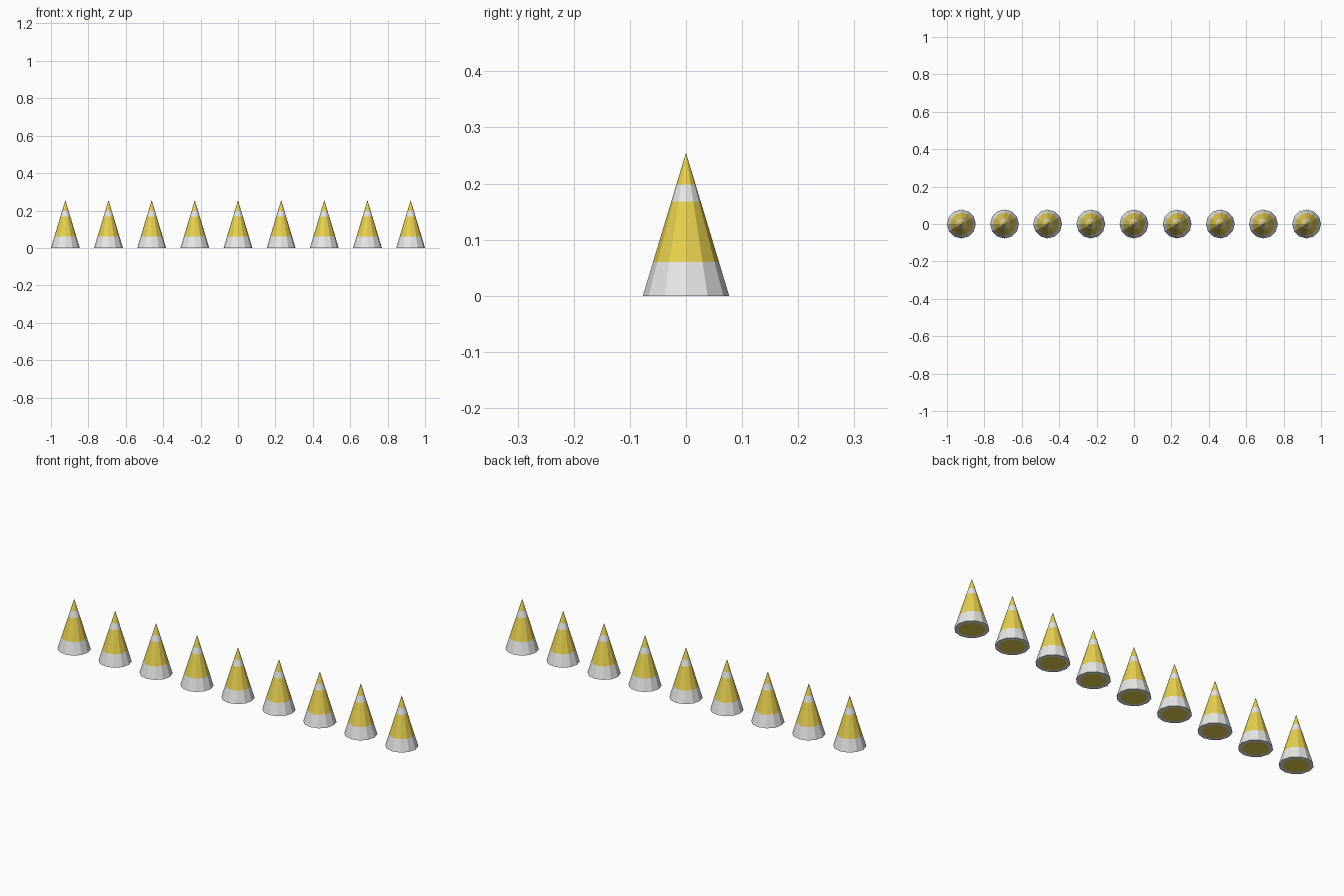
import bpy, bmesh, math

if "Cube" in bpy.data.objects:
    bpy.data.objects.remove(bpy.data.objects["Cube"])

SIDES, R, H = 12, 0.077, 0.255
COUNT, PITCH = 9, 0.23075


def material(name, rgb):
    m = bpy.data.materials.new(name)
    m.diffuse_color = (*rgb, 1)
    m.use_nodes = True
    m.node_tree.nodes["Principled BSDF"].inputs["Base Color"].default_value = m.diffuse_color
    return m


mesh = bpy.data.meshes.new("striped_cone")
mesh.materials.append(material("yellow", (0.79, 0.63, 0.075)))
mesh.materials.append(material("white", (0.8, 0.8, 0.79)))

bm = bmesh.new()


def ring(r, z):
    return [bm.verts.new((r * math.cos(2 * math.pi * i / SIDES),
                          r * math.sin(2 * math.pi * i / SIDES), z))
            for i in range(SIDES)]


def bridge(a, b, mat):
    for i in range(SIDES):
        j = (i + 1) % SIDES
        bm.faces.new((a[i], a[j], b[j], b[i])).material_index = mat


# Underside: yellow disc with a white rim
disc = ring(0.0585, 0)
lower = ring(R, 0)
bm.faces.new(disc[::-1]).material_index = 0
bridge(disc, lower, 1)

# Sloping sides in stripes: white, yellow, white
for z, mat in ((0.06, 1), (0.168, 0), (0.198, 1)):
    upper = ring(R * (1 - z / H), z)
    bridge(lower, upper, mat)
    lower = upper

# Yellow tip
tip = bm.verts.new((0, 0, H))
for i in range(SIDES):
    bm.faces.new((lower[i], lower[(i + 1) % SIDES], tip)).material_index = 0

bmesh.ops.recalc_face_normals(bm, faces=bm.faces)
bm.to_mesh(mesh)
bm.free()

# Row of identical cones
for i in range(COUNT):
    cone = bpy.data.objects.new(f"traffic_cone_{i + 1}", mesh)
    cone.location.x = (i - (COUNT - 1) / 2) * PITCH
    bpy.context.collection.objects.link(cone)
